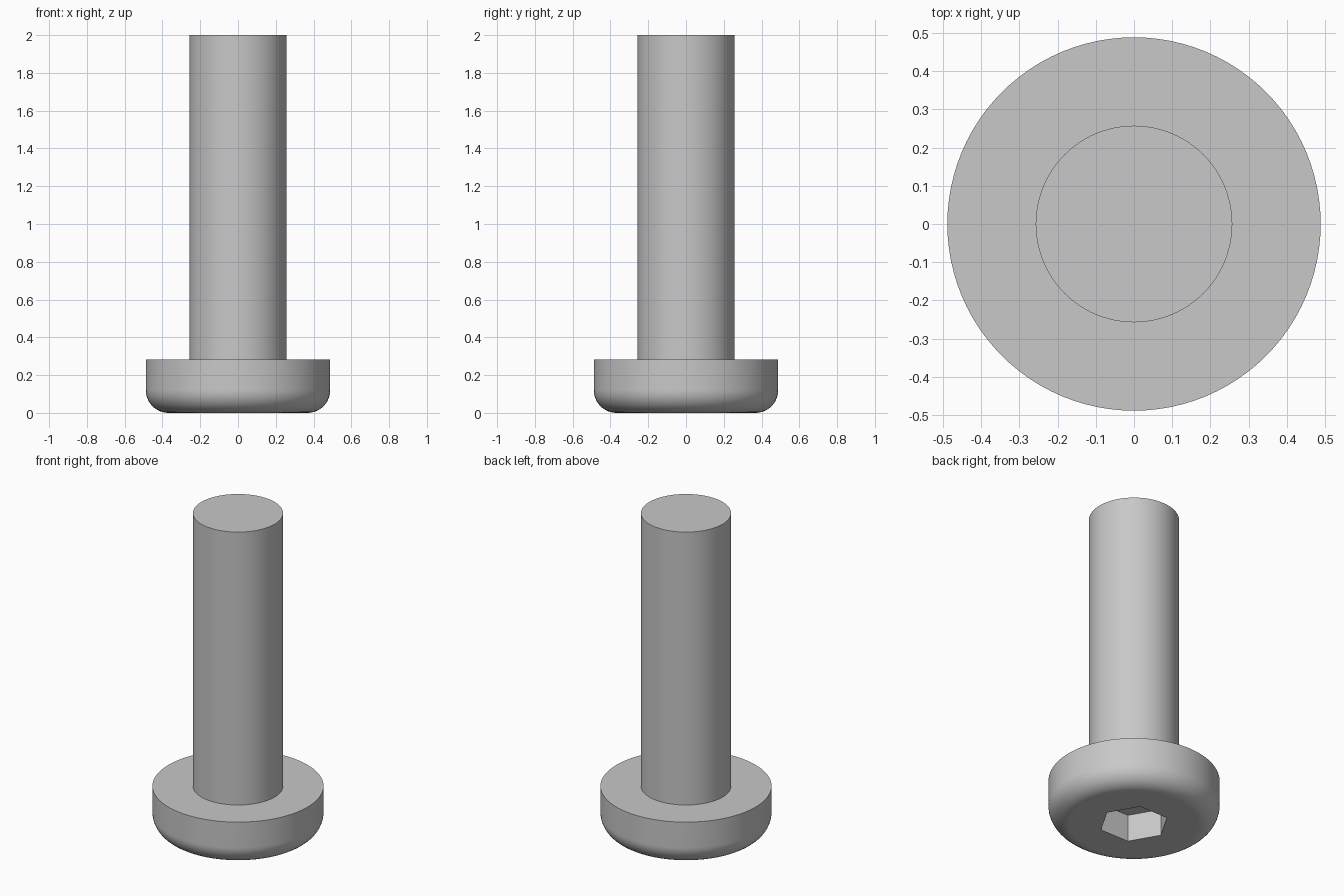
import bpy, bmesh, math
from mathutils import Matrix

if "Cube" in bpy.data.objects:
    bpy.data.objects.remove(bpy.data.objects["Cube"], do_unlink=True)

HEAD_R, HEAD_H, FILLET = 0.488, 0.283, 0.12
SHAFT_R, TOP = 0.257, 2.0
SOCKET_R, SOCKET_D = 0.2, 0.17
SEGMENTS = 96

steel = bpy.data.materials.new("grey_steel")
steel.use_nodes = True
colour = (0.58, 0.58, 0.58, 1)
steel.diffuse_color = colour
steel.node_tree.nodes["Principled BSDF"].inputs["Base Color"].default_value = colour


def make_object(name, bm):
    bmesh.ops.recalc_face_normals(bm, faces=bm.faces)
    mesh = bpy.data.meshes.new(name)
    bm.to_mesh(mesh)
    bm.free()
    mesh.materials.append(steel)
    obj = bpy.data.objects.new(name, mesh)
    bpy.context.collection.objects.link(obj)
    return obj


def lathe(name, profile):
    """Closed solid from a radius/height profile, capped flat at both ends."""
    bm = bmesh.new()
    rings = []
    for r, z in profile:
        angles = [math.tau * i / SEGMENTS for i in range(SEGMENTS)]
        rings.append([bm.verts.new((r * math.cos(a), r * math.sin(a), z)) for a in angles])
    for low, high in zip(rings, rings[1:]):
        for i in range(SEGMENTS):
            j = (i + 1) % SEGMENTS
            bm.faces.new((low[i], low[j], high[j], high[i]))
    bm.faces.new(rings[0])
    bm.faces.new(rings[-1])
    return make_object(name, bm)


# Screw: rounded head at the bottom, plain shaft above
profile = []
for i in range(11):
    a = math.pi / 2 * i / 10
    profile.append((HEAD_R - FILLET + FILLET * math.sin(a), FILLET - FILLET * math.cos(a)))
profile += [(HEAD_R, HEAD_H), (SHAFT_R, HEAD_H), (SHAFT_R, TOP)]
screw = lathe("screw_head_and_shaft", profile)

# Hexagonal socket cut into the underside of the head
bm = bmesh.new()
bmesh.ops.create_cone(bm, cap_ends=True, segments=6, radius1=SOCKET_R,
                      radius2=SOCKET_R, depth=2 * SOCKET_D,
                      matrix=Matrix.Rotation(math.radians(90), 4, "Z"))
# Put a corner of the hexagon on the x axis
corner = math.atan2(bm.verts[:][0].co.y, bm.verts[:][0].co.x)
bmesh.ops.rotate(bm, verts=bm.verts, matrix=Matrix.Rotation(-corner, 3, "Z"))
cutter = make_object("socket_cutter", bm)
cutter.hide_render = True

cut = screw.modifiers.new("socket", "BOOLEAN")
cut.operation = "DIFFERENCE"
cut.solver = "EXACT"
cut.object = cutter
bpy.ops.object.select_all(action="DESELECT")
bpy.context.view_layer.objects.active = screw
screw.select_set(True)
bpy.ops.object.modifier_apply(modifier=cut.name)
bpy.data.objects.remove(cutter, do_unlink=True)

# Smooth round walls, crisp edges, flat end faces
bpy.ops.object.shade_smooth_by_angle(angle=math.radians(30))
weighted = screw.modifiers.new("flat_ends", "WEIGHTED_NORMAL")
weighted.keep_sharp = True
